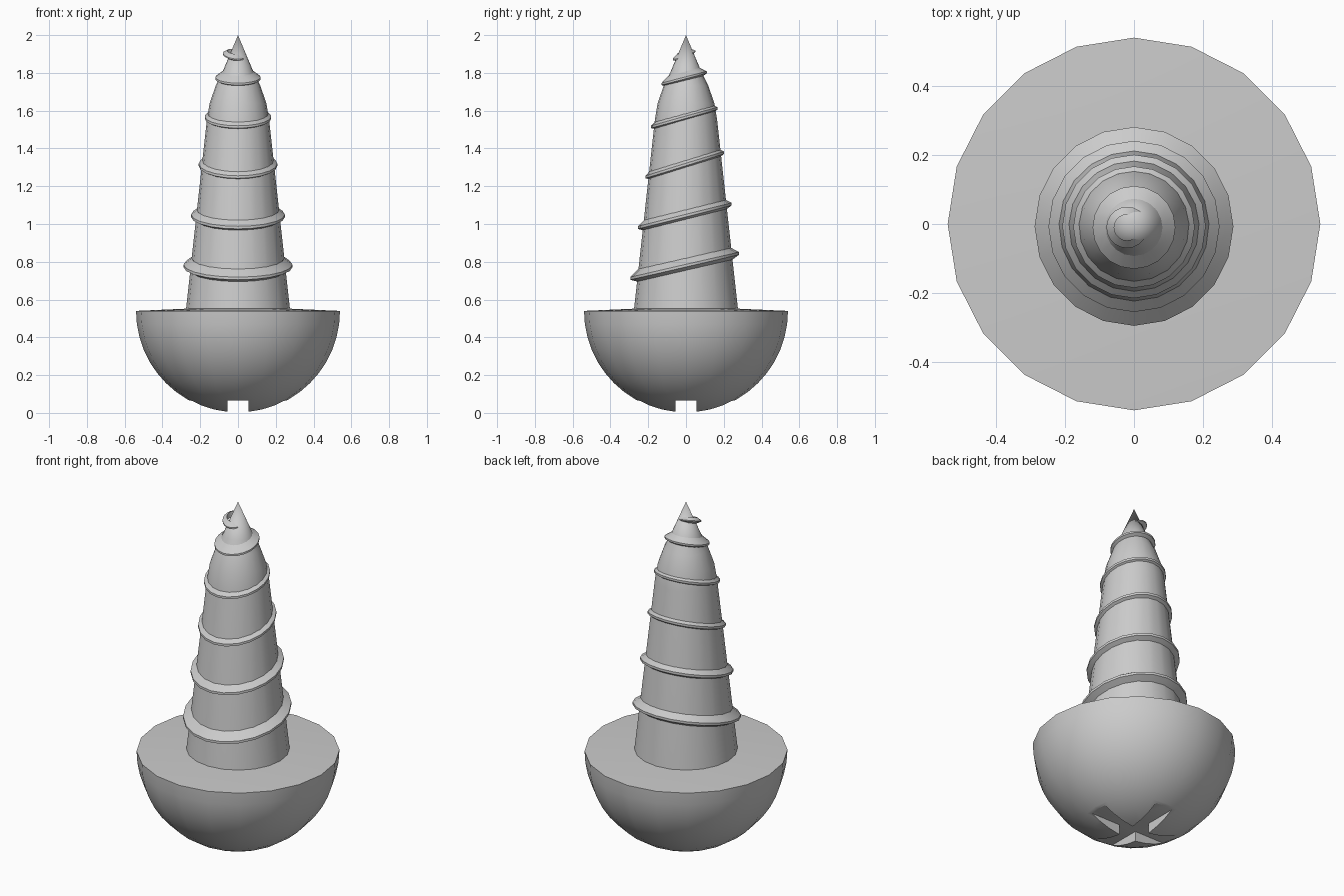
import bpy, bmesh
from math import sin, cos, pi, radians

if "Cube" in bpy.data.objects:
    bpy.data.objects.remove(bpy.data.objects["Cube"])

SIDES = 20


def lathe(name, profile, closed=False, place=lambda x, y, z: (x, y, z), angle=35):
    """Spin an (r, z) profile around z; r = 0 becomes a single pole vertex."""
    bm = bmesh.new()
    rows = []
    for r, z in profile:
        if r == 0:
            rows.append([bm.verts.new(place(0, 0, z))] * SIDES)
        else:
            rows.append([bm.verts.new(place(r * cos(2 * pi * i / SIDES), r * sin(2 * pi * i / SIDES), z))
                         for i in range(SIDES)])
    pairs = list(zip(rows, rows[1:]))
    if closed:
        pairs.append((rows[-1], rows[0]))
    for a, b in pairs:
        for i in range(SIDES):
            j = (i + 1) % SIDES
            bm.faces.new(list(dict.fromkeys((a[i], a[j], b[j], b[i]))))
    bmesh.ops.recalc_face_normals(bm, faces=bm.faces)
    mesh = bpy.data.meshes.new(name)
    bm.to_mesh(mesh)
    bm.free()
    ob = bpy.data.objects.new(name, mesh)
    bpy.context.collection.objects.link(ob)
    smooth(ob, angle)
    return ob


def smooth(ob, angle):
    bpy.ops.object.select_all(action='DESELECT')
    ob.select_set(True)
    bpy.context.view_layer.objects.active = ob
    bpy.ops.object.shade_smooth_by_angle(angle=radians(angle))


# domed head with a nearly flat upper face
R = 0.54
dome = [(R * sin(i * pi / 24), R - R * cos(i * pi / 24)) for i in range(13)]
head = lathe("head", [(0, 0)] + dome[1:] + [(0.27, 0.552), (0, 0.552)])

# cross slot cut into the underside of the head
for k, size in enumerate([(0.8, 0.11, 0.23), (0.11, 0.8, 0.23)]):
    bpy.ops.mesh.primitive_cube_add(size=1, location=(0, 0, 0.065 - size[2] / 2))
    cutter = bpy.context.object
    cutter.name = "slot_cutter_%d" % k
    cutter.scale = size
    cutter.hide_render = True
    mod = head.modifiers.new("slot", 'BOOLEAN')
    mod.operation = 'DIFFERENCE'
    mod.solver = 'EXACT'
    mod.object = cutter
    bpy.context.view_layer.objects.active = head
    bpy.ops.object.modifier_apply(modifier=mod.name)
    bpy.data.objects.remove(cutter)
smooth(head, 35)

# tapered shaft with pointed tip
lathe("shaft", [(0, 0.53), (0.277, 0.53), (0.275, 0.55), (0.165, 1.55), (0.15, 1.64),
                (0.117, 1.735), (0.08, 1.81), (0, 2.0)])

# tilted thread ridges: radius, centre z, centre x, centre y, x slope, y slope, thickness
ridges = [
    (0.288, 0.778, 0, -0.007, 0, 0.23, 1.0),
    (0.248, 1.043, 0, -0.007, 0, 0.25, 1.0),
    (0.208, 1.313, 0, -0.007, 0, 0.31, 0.95),
    (0.176, 1.563, 0, -0.009, 0, 0.28, 0.9),
    (0.120, 1.772, 0, -0.010, 0, 0.26, 0.75),
    (0.060, 1.893, -0.020, -0.010, -0.15, 0.36, 0.45),
]
for n, (r, z0, cx, cy, sx, sy, t) in enumerate(ridges):
    section = [(r - 0.05 * t, 0.045 * t), (r, 0.007 * t), (r, -0.007 * t), (r - 0.05 * t, -0.032 * t)]
    lathe("thread_%d" % (n + 1), section, closed=True,
          place=lambda x, y, z: (x + cx, y + cy, z + z0 + sx * x + sy * y))
